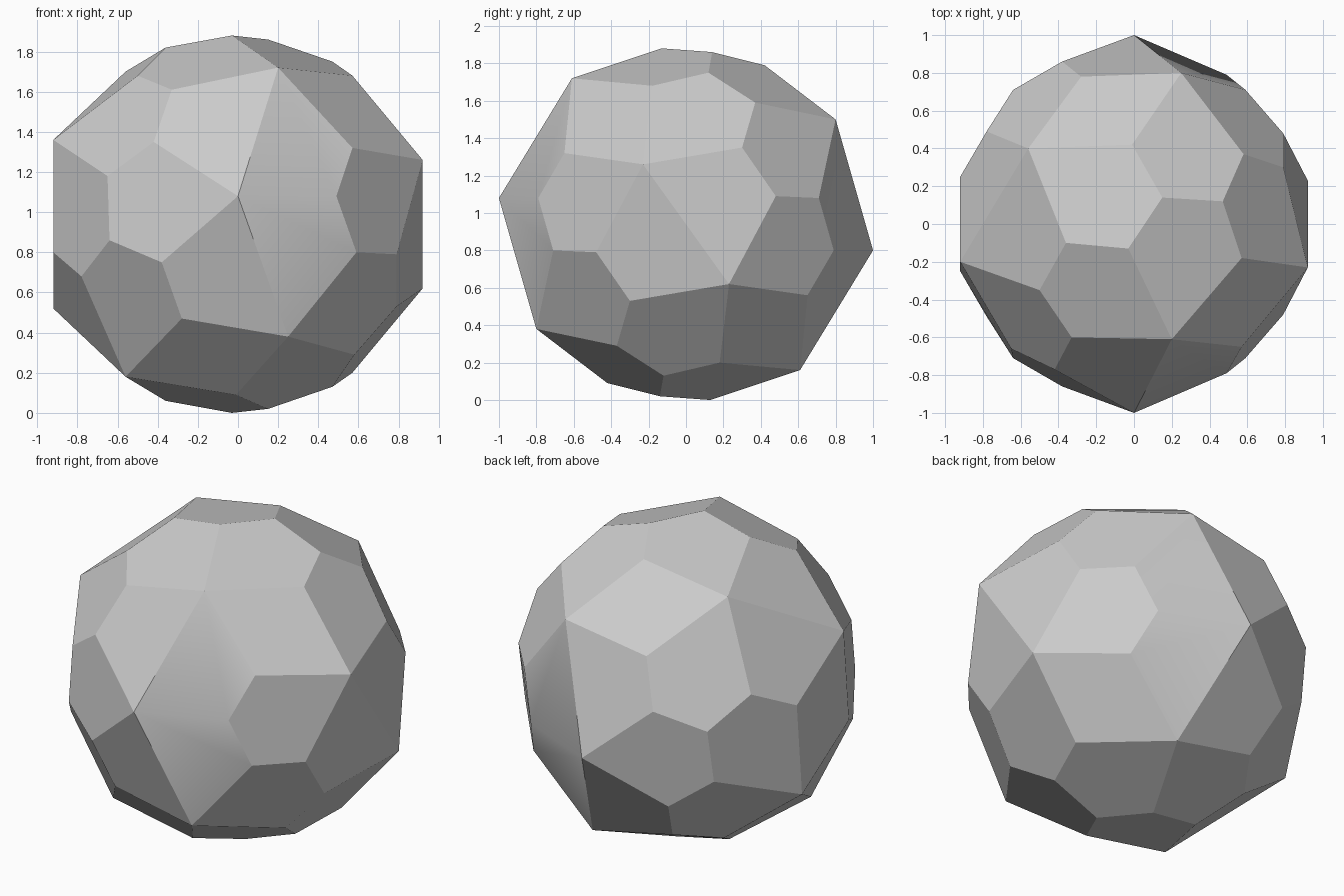
import bpy, bmesh
from mathutils import Vector

if "Cube" in bpy.data.objects:
    bpy.data.objects.remove(bpy.data.objects["Cube"])

CENTRE_Z = 0.94

# Corner points of one half; the other half is a half turn about the x axis
HALF = [
    # outer tips
    (.92, -.23, .32), (0, -1, .14), (.2, -.61, .78),
    (.25, -.8, -.56), (-.92, -.2, .42), (-.56, -.4, -.76),
    # right and front corners
    (.57, -.65, .38), (.49, -.79, .14), (.59, -.71, -.14),
    (.79, -.3, -.41), (.79, -.48, -.15),
    # top corners
    (.57, -.18, .74), (.47, .12, .81), (.15, .14, .92), (-.03, -.13, .94),
    (-.36, -.1, .88), (-.5, -.35, .74), (.58, .37, .65),
    # left and lower corners
    (-.42, -.77, .41), (-.33, -.6, .67), (-.92, -.25, -.14),
    (-.65, -.66, .24), (-.64, -.71, -.08), (-.78, -.49, -.26),
    (-.38, -.86, -.19), (-.28, -.78, -.47), (-.01, -.42, -.85),
]


def half_turn(p):
    return (p[0], -p[1], -p[2])


# Faceted ball: hull of the corners, with flat facets merged
bm = bmesh.new()
for p in HALF:
    bm.verts.new(p)
    bm.verts.new(half_turn(p))
bmesh.ops.convex_hull(bm, input=bm.verts[:])
loose = [v for v in bm.verts if not v.link_faces]
if loose:
    bmesh.ops.delete(bm, geom=loose, context='VERTS')
bmesh.ops.dissolve_limit(bm, angle_limit=0.16, verts=bm.verts[:], edges=bm.edges[:])
bmesh.ops.recalc_face_normals(bm, faces=bm.faces[:])

# Every edge is crisp except the soft fold on the front and its twin behind
fold = Vector((.245, -.895, .14))
folds = [fold, Vector(half_turn(fold))]
for f in bm.faces:
    f.smooth = True
for e in bm.edges:
    middle = (e.verts[0].co + e.verts[1].co) / 2
    e.smooth = any((middle - q).length < 0.03 for q in folds)

bmesh.ops.translate(bm, verts=bm.verts[:], vec=(0, 0, CENTRE_Z))
mesh = bpy.data.meshes.new("faceted_ball")
bm.to_mesh(mesh)
bm.free()

grey = bpy.data.materials.new("light_grey")
grey.diffuse_color = (0.6, 0.6, 0.6, 1)
grey.use_nodes = True
grey.node_tree.nodes["Principled BSDF"].inputs["Base Color"].default_value = grey.diffuse_color
mesh.materials.append(grey)
ball = bpy.data.objects.new("faceted_ball", mesh)
bpy.context.collection.objects.link(ball)
